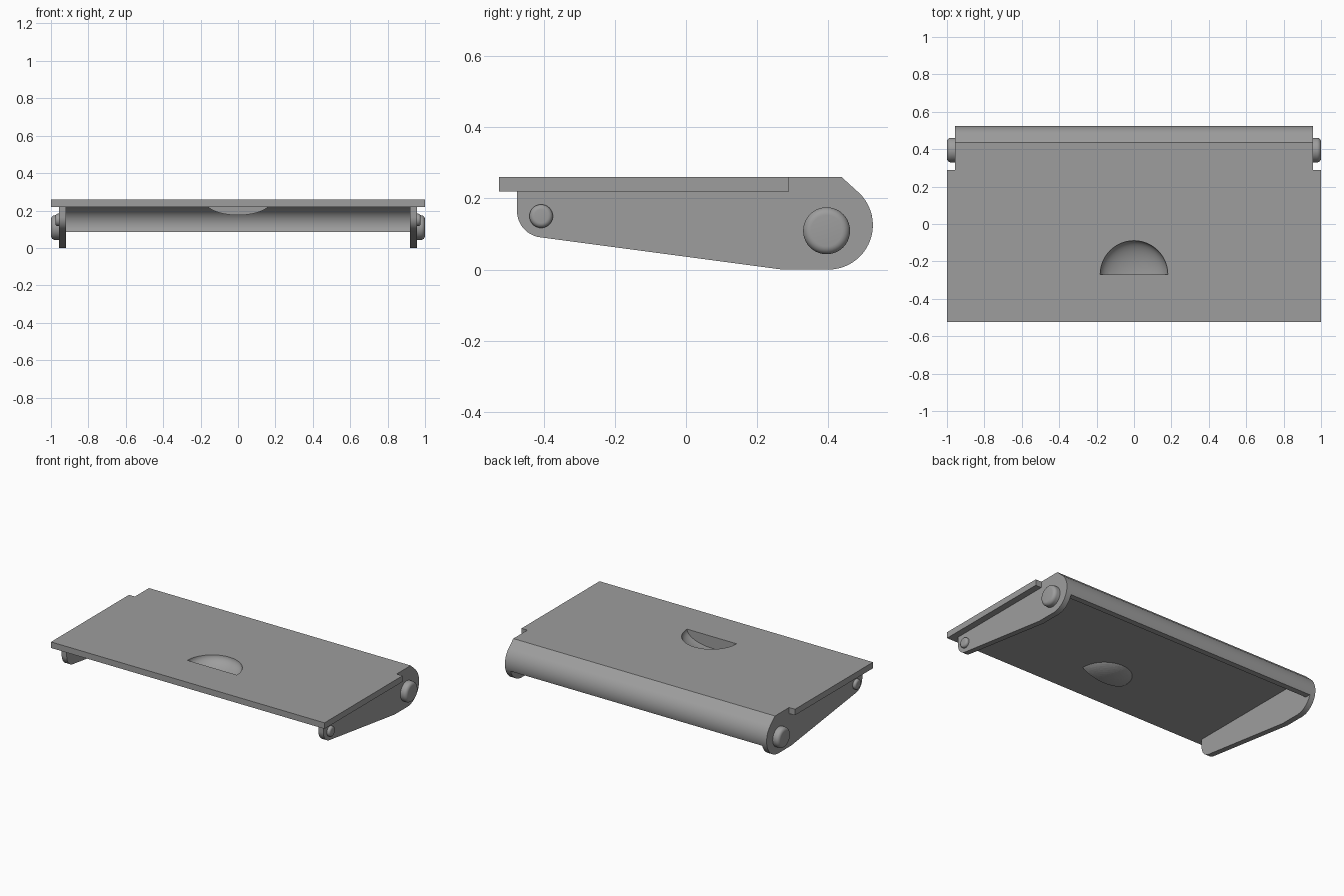
import bpy, bmesh, math
from mathutils import Matrix

if "Cube" in bpy.data.objects:
    bpy.data.objects.remove(bpy.data.objects["Cube"])

grey = bpy.data.materials.new("mid grey")
grey.diffuse_color = (0.34, 0.34, 0.34, 1)
grey.use_nodes = True
grey.node_tree.nodes["Principled BSDF"].inputs["Base Color"].default_value = grey.diffuse_color


def finish(bm, name, smooth=True):
    bmesh.ops.recalc_face_normals(bm, faces=bm.faces)
    me = bpy.data.meshes.new(name)
    bm.to_mesh(me)
    bm.free()
    ob = bpy.data.objects.new(name, me)
    bpy.context.collection.objects.link(ob)
    me.materials.append(grey)
    if smooth:
        smooth_object(ob)
    return ob


def smooth_object(ob):
    bpy.ops.object.select_all(action='DESELECT')
    ob.select_set(True)
    bpy.context.view_layer.objects.active = ob
    bpy.ops.object.shade_smooth_by_angle(angle=math.radians(30))


def arc(cy, cz, r, a0, a1, n):
    angles = [math.radians(a0 + (a1 - a0) * i / n) for i in range(n + 1)]
    return [(cy + r * math.cos(a), cz + r * math.sin(a)) for a in angles]


def extrude_x(name, profile, x0, x1):
    """Extrude a (y, z) outline along x."""
    bm = bmesh.new()
    f = bm.faces.new([bm.verts.new((x0, y, z)) for y, z in profile])
    r = bmesh.ops.extrude_face_region(bm, geom=[f])
    moved = [v for v in r['geom'] if isinstance(v, bmesh.types.BMVert)]
    bmesh.ops.translate(bm, vec=(x1 - x0, 0, 0), verts=moved)
    return finish(bm, name)


def half_bowl(name, radius, depth, y, top=None):
    """Half ellipsoid with a flat front wall, optionally trimmed at a height."""
    bm = bmesh.new()
    bmesh.ops.create_uvsphere(bm, u_segments=48, v_segments=32, radius=1)
    bmesh.ops.transform(bm, verts=bm.verts, matrix=Matrix.Translation((0, -0.27, 0.26))
                        @ Matrix.Diagonal((radius, radius, depth, 1)))
    cuts = [((0, y, 0), (0, -1, 0))]
    if top is not None:
        cuts.append(((0, 0, top), (0, 0, 1)))
    for co, no in cuts:
        r = bmesh.ops.bisect_plane(bm, geom=bm.verts[:] + bm.edges[:] + bm.faces[:],
                                   plane_co=co, plane_no=no, clear_outer=True)
        edges = [e for e in r['geom_cut'] if isinstance(e, bmesh.types.BMEdge)]
        bmesh.ops.contextual_create(bm, geom=edges)
    return finish(bm, name, False)


def pin(name, side, y, z, radius, x_end, round_r):
    """Round pin with a softened outer rim, turned about the x axis."""
    rim = [(0.93, radius)]
    rim += [(x_end - round_r + round_r * math.sin(a), radius - round_r + round_r * math.cos(a))
            for a in [math.pi / 2 * i / 6 for i in range(7)]]
    n = 40
    bm = bmesh.new()
    rings = [[bm.verts.new((side * x, y + r * math.cos(2 * math.pi * k / n),
                            z + r * math.sin(2 * math.pi * k / n))) for k in range(n)]
             for x, r in rim]
    for a, b in zip(rings, rings[1:]):
        for k in range(n):
            bm.faces.new((a[k], a[(k + 1) % n], b[(k + 1) % n], b[k]))
    bm.faces.new(rings[0])
    bm.faces.new(rings[-1])
    return finish(bm, name)


# Flat lid with a scooped finger grip
lid = extrude_x("lid", [(-0.525, 0.22), (0.29, 0.22), (0.29, 0.26), (-0.525, 0.26)], -1, 1)
for operation, helper in (
        ('UNION', half_bowl("grip_shell", 0.185, 0.085, -0.276, 0.25)),
        ('DIFFERENCE', half_bowl("grip_cutter", 0.181, 0.078, -0.27))):
    helper.hide_render = True
    mod = lid.modifiers.new(operation, 'BOOLEAN')
    mod.operation, mod.object, mod.solver = operation, helper, 'EXACT'
    bpy.context.view_layer.objects.active = lid
    bpy.ops.object.modifier_apply(modifier=mod.name)
    bpy.data.objects.remove(helper)
smooth_object(lid)

# Rolled rear wall, continuing the lid over and down the back
outer = [(0.29, 0.26), (0.437, 0.26)] + arc(0.4, 0.125, 0.125, 45, -18.7, 20)
inner = arc(0.4, 0.125, 0.09, -26.4, 45, 20) + [(0.424, 0.22), (0.29, 0.22)]
extrude_x("rear_wall", outer + inner, -0.92, 0.92)

# Side arms and their pins
arm = ([(-0.475, 0.22)] + arc(-0.4, 0.165, 0.075, 180, 262, 14) + [(0.27, 0.0)]
       + arc(0.4, 0.125, 0.125, -90, 45, 32)
       + [(0.437, 0.26), (0.29, 0.26), (0.29, 0.22)])
for side, label in ((-1, "left"), (1, "right")):
    extrude_x(label + "_arm", arm, side * 0.92, side * 0.957)
    pin(label + "_hinge_pin", side, 0.395, 0.109, 0.066, 1.0, 0.022)
    pin(label + "_front_pin", side, -0.407, 0.15, 0.033, 0.977, 0.014)
